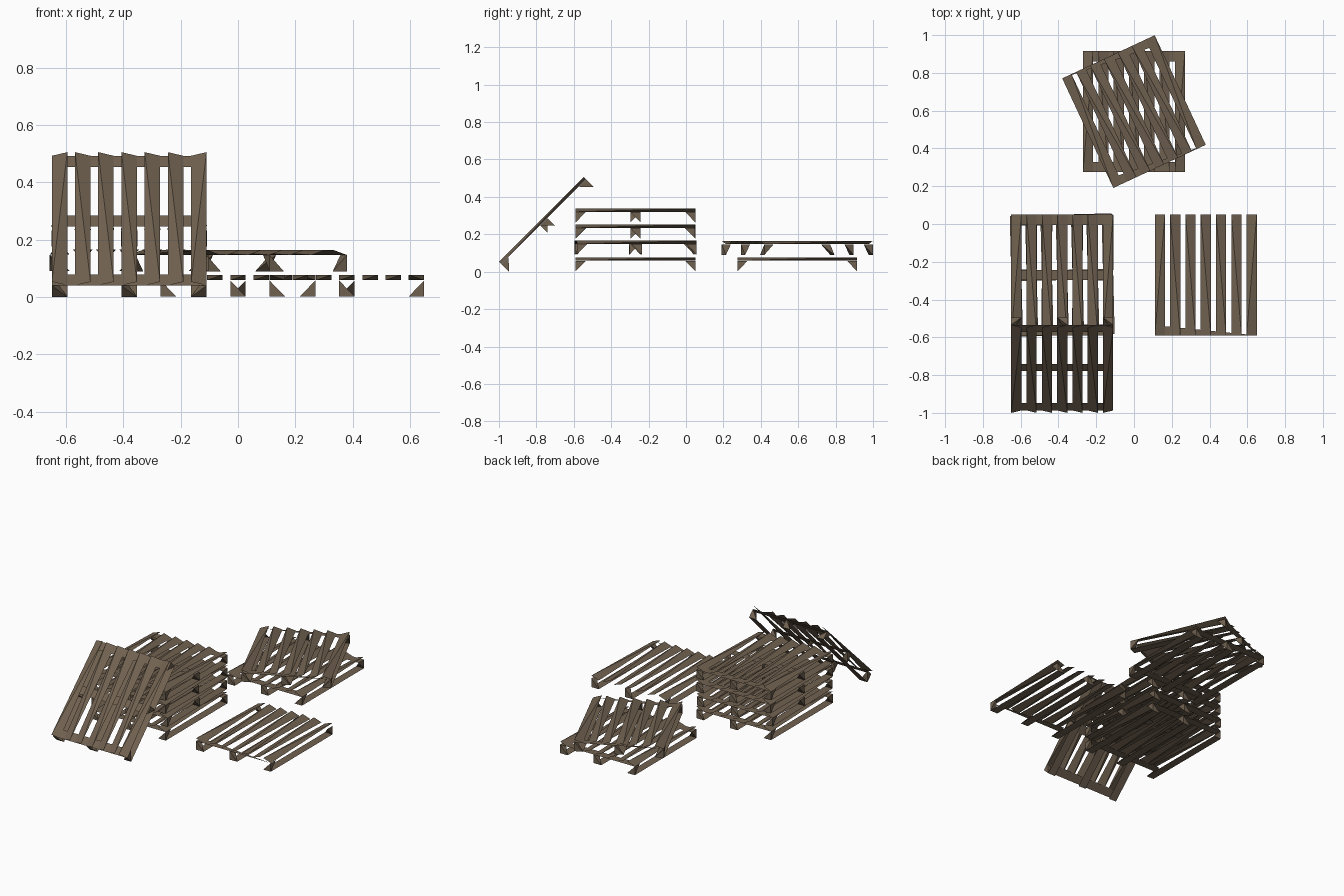
import bpy, bmesh, math
from mathutils import Matrix, Vector

if "Cube" in bpy.data.objects:
    bpy.data.objects.remove(bpy.data.objects["Cube"])

W, L = 0.54, 0.64            # pallet width (x) and length (y)
BOARD = 0.054                # board and block width
Z_BASE, Z_BAR, Z_SLAT, Z_TOP = 0.005, 0.061, 0.062, 0.08

wood = bpy.data.materials.new("weathered_wood")
wood.diffuse_color = (0.162, 0.120, 0.080, 1.0)
wood.use_nodes = True
wood.node_tree.nodes["Principled BSDF"].inputs["Base Color"].default_value = wood.diffuse_color


def tetra(bm, pts):
    v = [bm.verts.new(p) for p in pts]
    faces = [bm.faces.new([v[a], v[b], v[c]])
             for a, b, c in ((0, 1, 2), (0, 3, 1), (1, 3, 2), (2, 3, 0))]
    bmesh.ops.recalc_face_normals(bm, faces=faces)


def twisted_slat(bm, x, flip):
    """Board whose two ends lean opposite ways."""
    h, y = BOARD / 2, L / 2
    lo, hi = (Z_TOP, Z_SLAT) if flip else (Z_SLAT, Z_TOP)
    tetra(bm, [(x - h, -y, lo), (x + h, -y, hi), (x - h, y, hi), (x + h, y, lo)])


def flat_board(bm, x0, x1, y0, y1, z):
    bm.faces.new([bm.verts.new(p) for p in
                  ((x0, y0, z), (x1, y0, z), (x1, y1, z), (x0, y1, z))])


def taper_bar(bm, end):
    """Thin three-sided cross bar at one end, narrowing to a point."""
    x, y = W / 2, L / 2 * end
    inner = y - BOARD * end
    pts = [(end * x, y, Z_BAR), (end * x, inner, Z_BAR), (-end * x, y, Z_BAR)]
    bm.faces.new([bm.verts.new(p) for p in pts])


def wedge_block(bm, x, y, sx, sy):
    """Spacer: lower edge runs across, upper edge runs lengthwise."""
    h = BOARD / 2
    ox, oy = x + sx * h, y + sy * h
    ix, iy = x - sx * h, y - sy * h
    tetra(bm, [(ox, oy, Z_BAR), (ox, iy, Z_BAR), (ox, oy, Z_BASE), (ix, oy, Z_BASE)])


def pallet(name, loc, turn=0.0, lean=0.0, mid_row=True, bars=(-1, 0, 1), tapers=()):
    bm = bmesh.new()
    cx, cy = (W - BOARD) / 2, (L - BOARD) / 2
    # seven top slats
    for i in range(7):
        twisted_slat(bm, -cx + i * 2 * cx / 6, i in (0, 6))
    # cross bars under the slats
    for r in bars:
        y = r * cy
        flat_board(bm, -W / 2, W / 2, y - BOARD / 2, y + BOARD / 2, Z_BAR)
    for end in tapers:
        taper_bar(bm, end)
    # base boards and spacer blocks
    for c in (-1, 0, 1):
        x = c * cx
        flat_board(bm, x - BOARD / 2, x + BOARD / 2, -L / 2, L / 2, Z_BASE)
        for r in ((-1, 0, 1) if mid_row else (-1, 1)):
            wedge_block(bm, x, r * cy, c or r, r or c or 1)
    me = bpy.data.meshes.new(name)
    bm.to_mesh(me)
    bm.free()
    me.materials.append(wood)
    ob = bpy.data.objects.new(name, me)
    bpy.context.collection.objects.link(ob)
    ob.matrix_world = (Matrix.Translation(Vector(loc))
                       @ Matrix.Rotation(math.radians(turn), 4, 'Z')
                       @ Matrix.Rotation(math.radians(lean), 4, 'X'))
    return ob


# stack of four pallets
for i, (turn, mid) in enumerate(((0, False), (1.4, True), (-0.3, True), (0, True))):
    pallet(f"stacked_pallet_{i + 1}", (-0.38, -0.27, i * 0.086 - 0.003 * (i == 0)),
           turn, mid_row=mid, bars=(-1, 0, 1) if mid else (-1, 1))

# pallet leaning against the stack
pallet("leaning_pallet", (-0.38, -0.717, 0.223), lean=45)

# single pallet on the ground
pallet("single_pallet", (0.38, -0.27, -0.003), mid_row=False, bars=(), tapers=(-1,))

# rear pair, the upper one turned
pallet("rear_lower_pallet", (0, 0.595, -0.003), mid_row=False, bars=(-1, 1))
pallet("rear_upper_pallet", (0, 0.595, 0.085), 25, mid_row=False, bars=(), tapers=(-1, 1))
